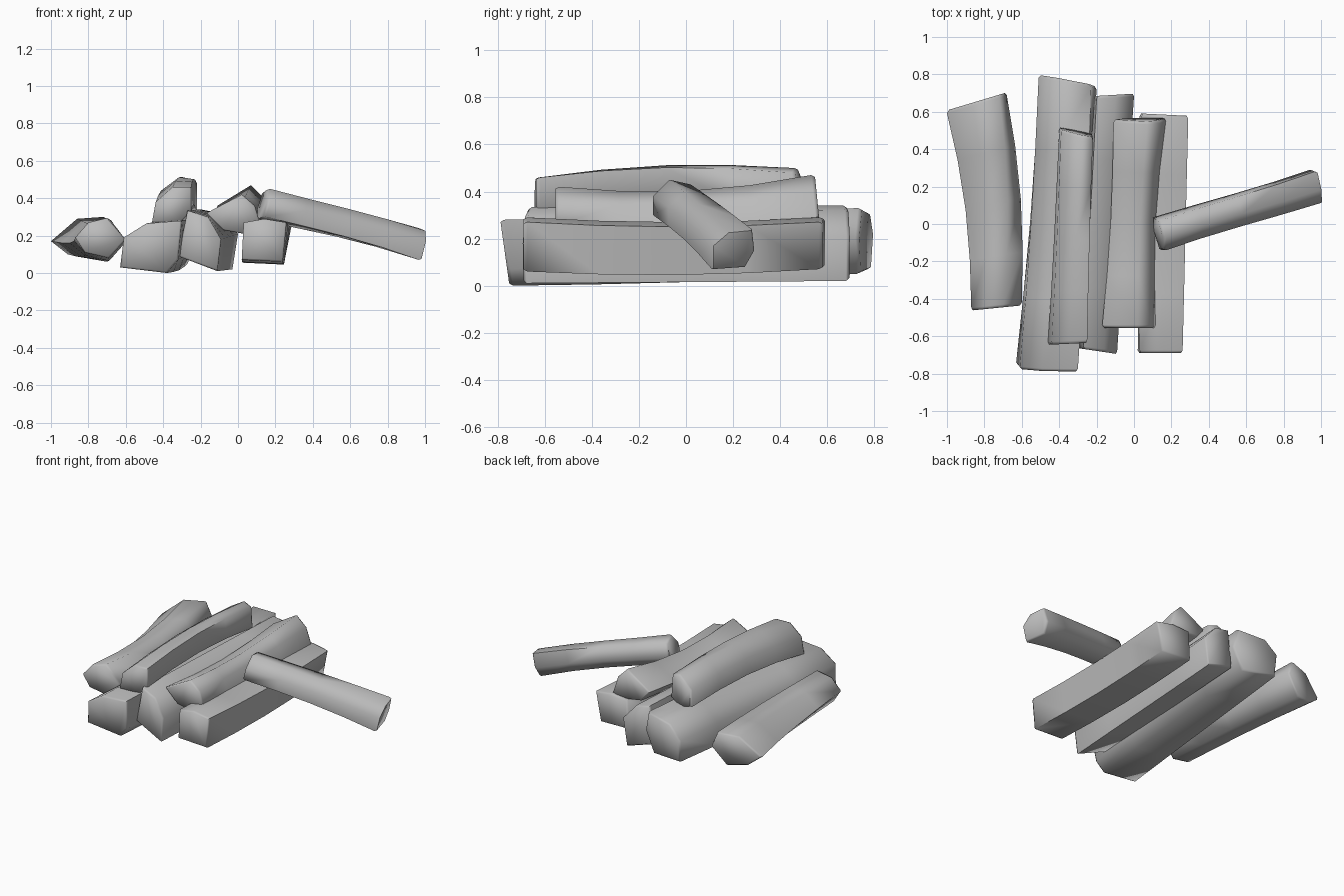
import bpy
import bmesh
import math
from mathutils import Vector

default_cube = bpy.data.objects.get("Cube")
if default_cube:
    bpy.data.objects.remove(default_cube, do_unlink=True)

# Single weathered grey colour
grey = bpy.data.materials.new("weathered_grey")
grey.use_nodes = True
colour = (0.5, 0.5, 0.5, 1)
grey.diffuse_color = colour
shader = grey.node_tree.nodes["Principled BSDF"]
shader.inputs["Base Color"].default_value = colour
shader.inputs["Roughness"].default_value = 0.8


def end_ring(profile, position, tilt):
    """Place a profile (across, height) on a tilted plane; returns (across, height, along)."""
    count = len(profile)
    centre_a = sum(a for a, h in profile) / count
    centre_h = sum(h for a, h in profile) / count
    return [Vector((a, h, position + tilt[0] * (a - centre_a) + tilt[1] * (h - centre_h)))
            for a, h in profile]


def resize(ring, factor, shift):
    centre = sum(ring, Vector()) / len(ring)
    return [centre + (point - centre) * factor + shift for point in ring]


def make_log(name, start, end, bend=(0, 0), waist=1, along_x=False, round_end=0.015):
    first, last = end_ring(*start), end_ring(*end)
    axis = Vector((0, 0, round_end))
    # Worn rims at both ends, and a gentle bend and waist between them
    rings = [resize(first, 0.93, Vector())]
    steps = 4
    for step in range(steps + 1):
        t = step / steps
        ring = [p.lerp(q, t) for p, q in zip(first, last)]
        swell = math.sin(math.pi * t)
        ring = resize(ring, 1 + (waist - 1) * swell, Vector((*bend, 0)) * swell)
        if step == 0:
            ring = [p + axis for p in ring]
        if step == steps:
            ring = [p - axis for p in ring]
        rings.append(ring)
    rings.append(resize(last, 0.93, Vector()))

    bm = bmesh.new()
    loops = []
    for ring in rings:
        if along_x:
            places = [(p.z, p.x, p.y) for p in ring]
        else:
            places = [(p.x, p.z, p.y) for p in ring]
        loops.append([bm.verts.new(place) for place in places])
    for near, far in zip(loops, loops[1:]):
        for i in range(len(near)):
            j = (i + 1) % len(near)
            bm.faces.new((near[i], near[j], far[j], far[i]))
    bm.faces.new(loops[0])
    bm.faces.new(loops[-1])
    bmesh.ops.recalc_face_normals(bm, faces=bm.faces)

    mesh = bpy.data.meshes.new(name)
    bm.to_mesh(mesh)
    bm.free()
    mesh.materials.append(grey)
    log = bpy.data.objects.new(name, mesh)
    bpy.context.collection.objects.link(log)
    bpy.ops.object.select_all(action="DESELECT")
    log.select_set(True)
    bpy.context.view_layer.objects.active = log
    bpy.ops.object.shade_smooth_by_angle(angle=math.radians(75))
    return log


# Bottom layer: outer bent log, thick log, wedge log, square log
make_log(
    "outer_bent_log",
    ([(-.87, .19), (-.8, .27), (-.7, .295), (-.6, .18), (-.69, .08), (-.82, .11)], -.45, (.1, 0)),
    ([(-1, .17), (-.86, .29), (-.72, .3), (-.68, .2), (-.78, .08), (-.91, .1)], .66, (.3, 0)),
    bend=(.035, -.02))
make_log(
    "thick_log",
    ([(-.63, .03), (-.61, .19), (-.49, .265), (-.3, .28), (-.32, .07), (-.38, 0)], -.77, (0, -.14)),
    ([(-.5, .07), (-.51, .22), (-.42, .31), (-.23, .33), (-.2, .2), (-.27, .05)], .765, (-.2, .05)),
    bend=(.01, -.01))
make_log(
    "wedge_log",
    ([(-.32, .09), (-.27, .335), (-.16, .3), (-.09, .18), (-.11, .01)], -.68, (-.15, 0)),
    ([(-.23, .08), (-.2, .34), (-.1, .32), (0, .21), (-.03, .02)], .69, (.06, 0)))
make_log(
    "square_log",
    ([(.02, .07), (.03, .27), (.14, .29), (.26, .27), (.24, .06)], -.69, (0, 0)),
    ([(.03, .08), (.04, .28), (.17, .29), (.29, .27), (.25, .07)], .585, (-.05, 0)),
    bend=(0, -.02))

# Upper layer: two logs resting in the gaps
make_log(
    "upper_arched_log",
    ([(-.46, .27), (-.44, .38), (-.35, .46), (-.25, .46), (-.25, .33), (-.31, .27)], -.64, (.05, 0)),
    ([(-.4, .32), (-.39, .43), (-.28, .5), (-.22, .48), (-.22, .33), (-.3, .29)], .49, (-.2, -.1)),
    bend=(0, .035), waist=.97)
make_log(
    "upper_sagging_log",
    ([(-.17, .32), (-.08, .23), (.03, .21), (.12, .26), (.09, .36), (.02, .42)], -.555, (0, 0)),
    ([(-.11, .36), (-.05, .29), (.08, .27), (.17, .29), (.14, .4), (.07, .47)], .56, (0, -.1)),
    bend=(-.01, -.025), waist=.85)

# Thin stick leaning sideways against the pile
make_log(
    "leaning_stick",
    ([(-.14, .3), (-.14, .38), (-.07, .45), (.02, .43), (.04, .34), (-.03, .28)], .13, (-.25, .25)),
    ([(.11, .07), (.11, .17), (.18, .23), (.28, .24), (.29, .15), (.25, .08)], .98, (-.25, .25)),
    bend=(0, .01), waist=.95, along_x=True)
